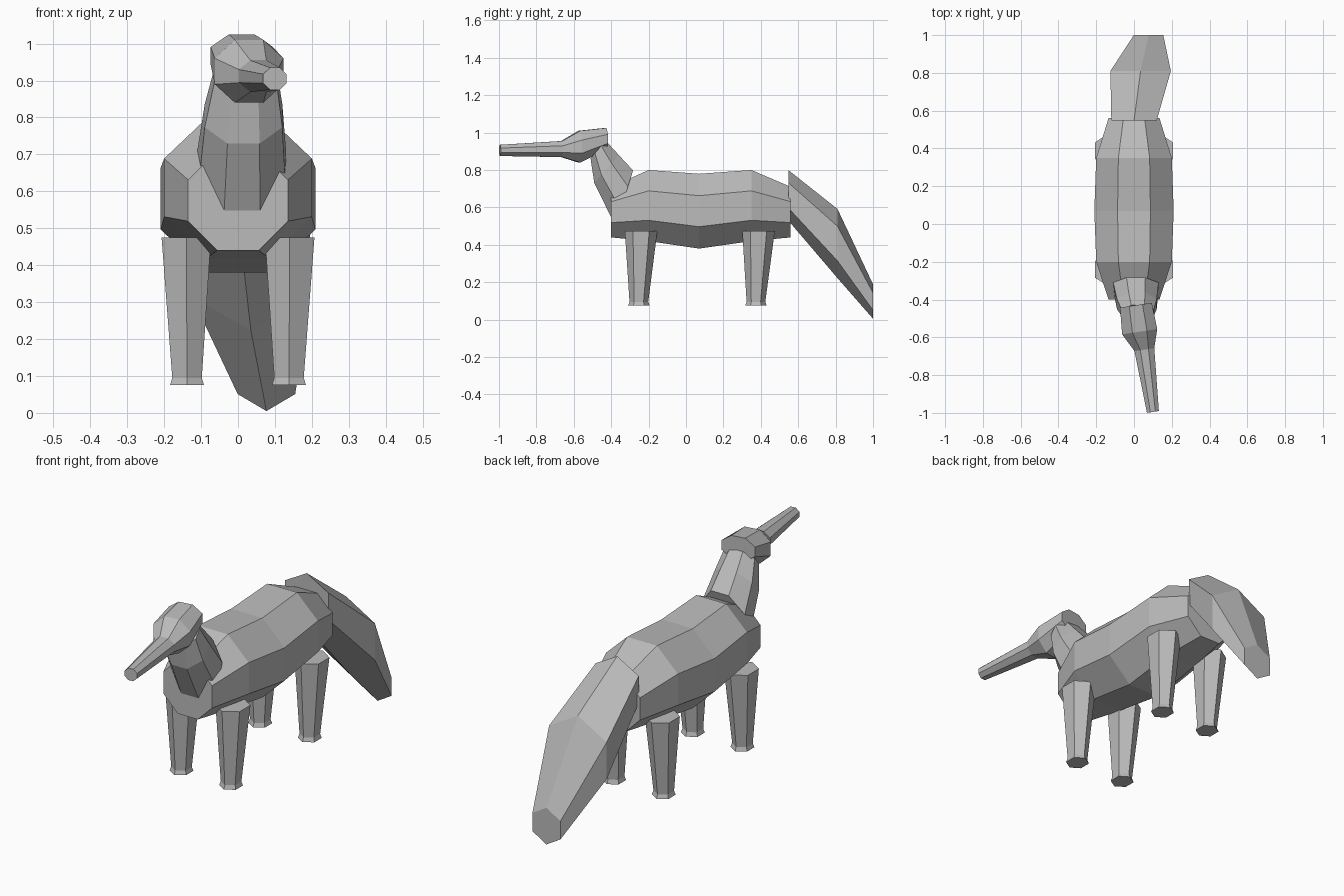
import bpy, bmesh
from math import pi, cos, sin
from mathutils import Vector, Matrix

cube = bpy.data.objects.get("Cube")
if cube:
    bpy.data.objects.remove(cube, do_unlink=True)

grey = bpy.data.materials.new("plain grey")
grey.use_nodes = True
colour = (0.5, 0.5, 0.5, 1)
grey.diffuse_color = colour
grey.node_tree.nodes["Principled BSDF"].inputs["Base Color"].default_value = colour


def ring(centre, half_w, half_h, sides, tilt=0, yaw=0):
    """Cross-section facing y; eight sides lie flat on top, six have a point on top."""
    flat = sides == 8
    grow = 1 / cos(pi / sides)
    rx = half_w * grow
    rz = half_h * (grow if flat else 1)
    turn = Matrix.Rotation(yaw, 3, 'Z') @ Matrix.Rotation(tilt, 3, 'X')
    start = pi / 2 + (pi / sides if flat else 0)
    points = []
    for i in range(sides):
        a = start + 2 * pi * i / sides
        points.append(Vector(centre) + turn @ Vector((rx * cos(a), 0, rz * sin(a))))
    return points


def loft(name, rings):
    """Skin a closed, capped, flat-shaded tube through the rings."""
    bm = bmesh.new()
    loops = [[bm.verts.new(p) for p in r] for r in rings]
    n = len(loops[0])
    for a, b in zip(loops, loops[1:]):
        for i in range(n):
            j = (i + 1) % n
            bm.faces.new((a[i], a[j], b[j], b[i]))
    bm.faces.new(loops[0])
    bm.faces.new(loops[-1])
    bmesh.ops.recalc_face_normals(bm, faces=bm.faces)
    mesh = bpy.data.meshes.new(name)
    bm.to_mesh(mesh)
    bm.free()
    mesh.materials.append(grey)
    obj = bpy.data.objects.new(name, mesh)
    bpy.context.collection.objects.link(obj)
    return obj


# Body: eight-sided barrel, slightly sagging in the middle
loft("body", [
    ring((0, -0.40, 0.575), 0.135, 0.135, 8),
    ring((0, -0.20, 0.61), 0.20, 0.19, 8),
    ring((0, 0.07, 0.58), 0.21, 0.20, 8),
    ring((0, 0.35, 0.61), 0.20, 0.19, 8),
    ring((0, 0.56, 0.575), 0.135, 0.135, 8),
])

# Neck: leans forward out of the chest
loft("neck", [
    ring((0.01, -0.33, 0.65), 0.12, 0.155, 8, tilt=-0.31),
    ring((0.015, -0.425, 0.805), 0.105, 0.10, 8, tilt=-0.71),
    ring((0.02, -0.47, 0.91), 0.085, 0.062, 8, tilt=-0.71),
])

# Head and long snout, turned a little to one side
loft("head_and_snout", [
    ring((0.01, -0.43, 0.967), 0.085, 0.058, 8, yaw=0.15),
    ring((0.03, -0.57, 0.925), 0.094, 0.085, 8, yaw=0.15),
    ring((0.055, -0.665, 0.912), 0.053, 0.043, 8, yaw=0.15),
    ring((0.10, -0.995, 0.905), 0.032, 0.030, 8, yaw=0.15),
])

# Tail: six-sided brush drooping to the ground
loft("tail", [
    ring((0.00, 0.547, 0.665), 0.12, 0.135, 6),
    ring((0.035, 0.81, 0.407), 0.16, 0.185, 6),
    ring((0.077, 1.00, 0.097), 0.078, 0.092, 6),
])


# Legs: six-sided tapered posts with a small flared hoof
def leg(name, side, y_top, y_bottom):
    lay = pi / 2
    loft(name, [
        ring((side * 0.14, y_top, 0.475), 0.067, 0.087, 6, tilt=lay),
        ring((side * 0.138, y_bottom, 0.095), 0.040, 0.050, 6, tilt=lay),
        ring((side * 0.138, y_bottom, 0.075), 0.046, 0.058, 6, tilt=lay),
    ])


for side, word in ((1, "left"), (-1, "right")):
    leg("front_leg_" + word, side, -0.24, -0.252)
    leg("hind_leg_" + word, side, 0.388, 0.374)
